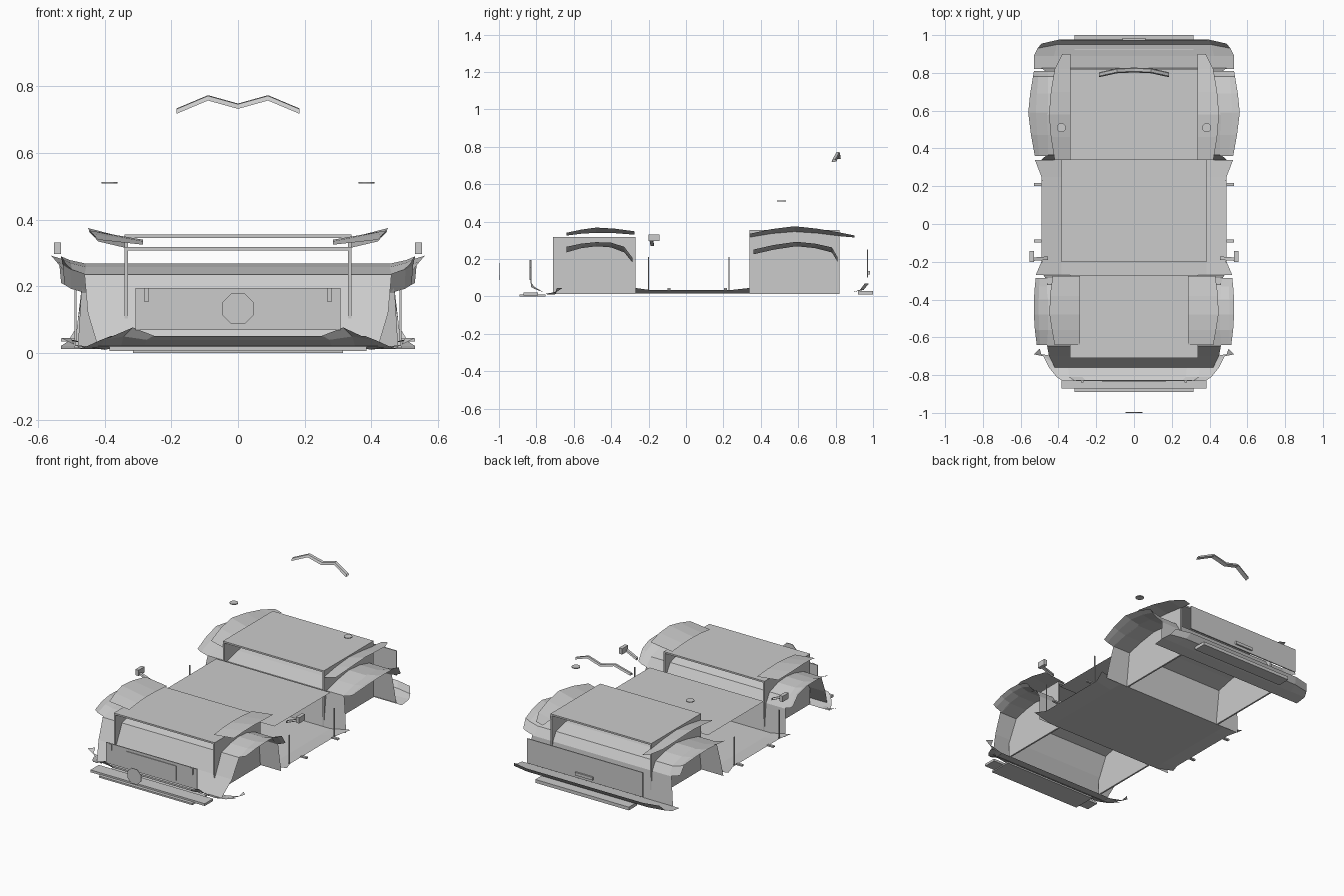
import bpy, math
from mathutils import Vector

def mesh(name, verts, faces):
    me = bpy.data.meshes.new(name)
    me.from_pydata(verts, [], faces)
    me.update()
    ob = bpy.data.objects.new(name, me)
    bpy.context.collection.objects.link(ob)
    return ob

def loft(name, rows, mirror=False):
    """Skin a grid of equally long point rows; optionally mirror over x = 0."""
    n = len(rows[0])
    faces = [(r*n+i, r*n+i+1, (r+1)*n+i+1, (r+1)*n+i)
             for r in range(len(rows)-1) for i in range(n-1)]
    ob = mesh(name, [p for r in rows for p in r], faces)
    if mirror:
        m = ob.modifiers.new("mirror", 'MIRROR')
        m.use_axis[0] = True
        m.use_mirror_merge = False
    return ob

def box(name, x, y, z, mirror=False):
    v = [(a, b, c) for c in z for b in y for a in x]
    f = [(0, 2, 3, 1), (4, 5, 7, 6), (0, 1, 5, 4), (2, 6, 7, 3), (0, 4, 6, 2), (1, 3, 7, 5)]
    ob = mesh(name, v, f)
    if mirror:
        ob.modifiers.new("mirror", 'MIRROR').use_axis[0] = True
    return ob

def shell(name, profile):
    """Profile of (y, z, half width) spanned across the car."""
    return loft(name, [[(-w, y, z), (w, y, z)] for y, z, w in profile])

# floor pan with raised outer sills
sill = [(-.27, .52, .045), (-.20, .49, .035), (.25, .49, .035), (.34, .525, .045)]
loft("floor_pan", [[(-w, y, z), (-.385, y, .015), (.385, y, .015), (w, y, z)] for y, w, z in sill])

# flat middle deck
shell("middle_deck", [(-.20, .235, .385), (.34, .235, .385)])

# arched inner shells over the wheels
shell("front_wheel_shell", [(-.76, .02, .42), (-.70, .12, .45), (-.645, .235, .46), (-.56, .258, .46), (-.48, .268, .46),
                            (-.40, .262, .46), (-.32, .235, .46), (-.285, .18, .47), (-.27, .015, .48)])
shell("rear_wheel_shell", [(.34, .015, .49), (.35, .10, .48), (.365, .225, .46), (.47, .25, .46), (.58, .268, .46),
                           (.69, .258, .46), (.78, .235, .46), (.81, .185, .47), (.825, .015, .49)])

# hood, rear deck and the side plates carrying them
for tag, y0, y1, top in (("hood", -.71, -.27, .318), ("rear_deck", .34, .82, .355)):
    box(tag, (-.34, .34), (y0, y1), (top-.01, top))
    box(tag+"_side_plate", (.33, .34), (y0, y1), (.012, top-.01), True)

# lower flares: (y, inner z, outer x, outer z)
front = [(-.64, .235, .515, .265), (-.56, .258, .525, .282), (-.48, .268, .53, .29),
         (-.40, .262, .53, .287), (-.33, .235, .525, .265), (-.285, .18, .52, .205)]
rear = [(.36, .225, .525, .25), (.47, .25, .545, .275), (.59, .268, .56, .292),
        (.69, .258, .55, .282), (.78, .235, .535, .262), (.81, .185, .53, .21)]
for tag, prof in (("front_fender_flare", front), ("rear_fender_flare", rear)):
    loft(tag, [[(.455, y, z), ((.455+xo)/2+.012, y, (z+zo)/2), (xo, y, zo)] for y, z, xo, zo in prof], True)

# upper fender strips: (y, inner x, inner z, outer x, outer z)
up_f = [(-.64, .285, .325, .42, .34), (-.56, .285, .335, .435, .357), (-.48, .285, .34, .447, .368),
        (-.38, .285, .338, .445, .362), (-.275, .285, .33, .43, .348)]
up_r = [(.34, .335, .315, .42, .335), (.46, .335, .335, .44, .36), (.58, .335, .345, .45, .375),
        (.70, .335, .337, .44, .362), (.82, .335, .322, .42, .342), (.90, .335, .315, .38, .326)]
for tag, prof in (("front_fender_top", up_f), ("rear_fender_top", up_r)):
    loft(tag, [[(xi, y, zi), (xo, y, zo)] for y, xi, zi, xo, zo in prof], True)

# front bumper pan with raised corners
loft("front_bumper", [[(-w, y, z), (-.41*s, y, z), (-.35*s, y, z+b), (-.28*s, y, z),
                       (.28*s, y, z), (.35*s, y, z+b), (.41*s, y, z), (w, y, z)]
     for y, w, z, s, b in ((-.70, .48, .012, 1, 0), (-.76, .45, .022, 1, 0),
                           (-.81, .41, .04, .98, .01), (-.83, .38, .052, .9, .025))])
loft("front_bumper_corner", [[(.39, -.76, .012), (.40, -.70, .01)], [(.48, -.70, .02), (.49, -.69, .025)],
                             [(.53, -.69, .045), (.50, -.66, .045)]], True)
box("front_splitter", (-.385, .385), (-.87, -.79), (.006, .02))
box("front_lip", (-.315, .315), (-.89, -.75), (0, .01))

# front grille panel, inset plate, marker lights, round badge plate
box("grille_panel", (-.307, .307), (-.832, -.826), (.07, .195))
box("grille_inset", (-.167, .167), (-.836, -.832), (.088, .178))
box("front_marker", (.267, .281), (-.838, -.832), (.155, .195), True)

def disc(name, x, y, z, r, depth, n, rot=(0, 0, 0)):
    bpy.ops.mesh.primitive_cylinder_add(vertices=n, radius=r, depth=depth, location=(x, y, z), rotation=rot)
    bpy.context.object.name = name

disc("front_octagon", 0, -.998, .133, .05, .004, 8, (math.pi/2, math.pi/8, 0))

# rear bumper pan, lip and rear panel
loft("rear_bumper", [[(-w, y, z), (-w*.8, y+d, z), (w*.8, y+d, z), (w, y, z)]
     for y, w, z, d in ((.82, .53, .013, 0), (.89, .53, .022, 0), (.93, .51, .035, .02), (.955, .49, .068, .022))])
box("rear_lip", (-.315, .315), (.92, 1.0), (.01, .03))
box("rear_panel", (-.39, .39), (.968, .974), (.10, .25))
box("rear_handle", (-.06, .06), (.974, .984), (.118, .136))

# door seams and handles
for y in (-.20, .23):
    box("door_seam", (.484, .49), (y-.003, y+.003), (.035, .21), True)
for y in (-.09, .21):
    box("door_handle", (.49, .53), (y-.008, y+.008), (.035, .044), True)

# side mirrors on stalks
box("mirror", (.53, .552), (-.20, -.143), (.297, .332), True)
loft("mirror_stalk", [[(.455, y, .27), (.53, y-.005, .302), (.53, y-.005, .312), (.455, y, .282), (.455, y, .27)]
                      for y in (-.19, -.172)], True)

# floating lamp discs
for s in (-1, 1):
    disc("lamp_disc", s*.385, .51, .511, .024, .005, 12)

# wavy blade at the back
path = [(-.185, .797, .725), (-.09, .818, .765), (0, .822, .74), (.09, .818, .765), (.185, .797, .725)]
sect = [(-.014, -.008), (-.008, .006), (.008, .008), (.012, -.004), (-.014, -.008)]
loft("rear_blade", [[(x, y-.006+dy, z+dz) for dy, dz in sect] for x, y, z in path])
